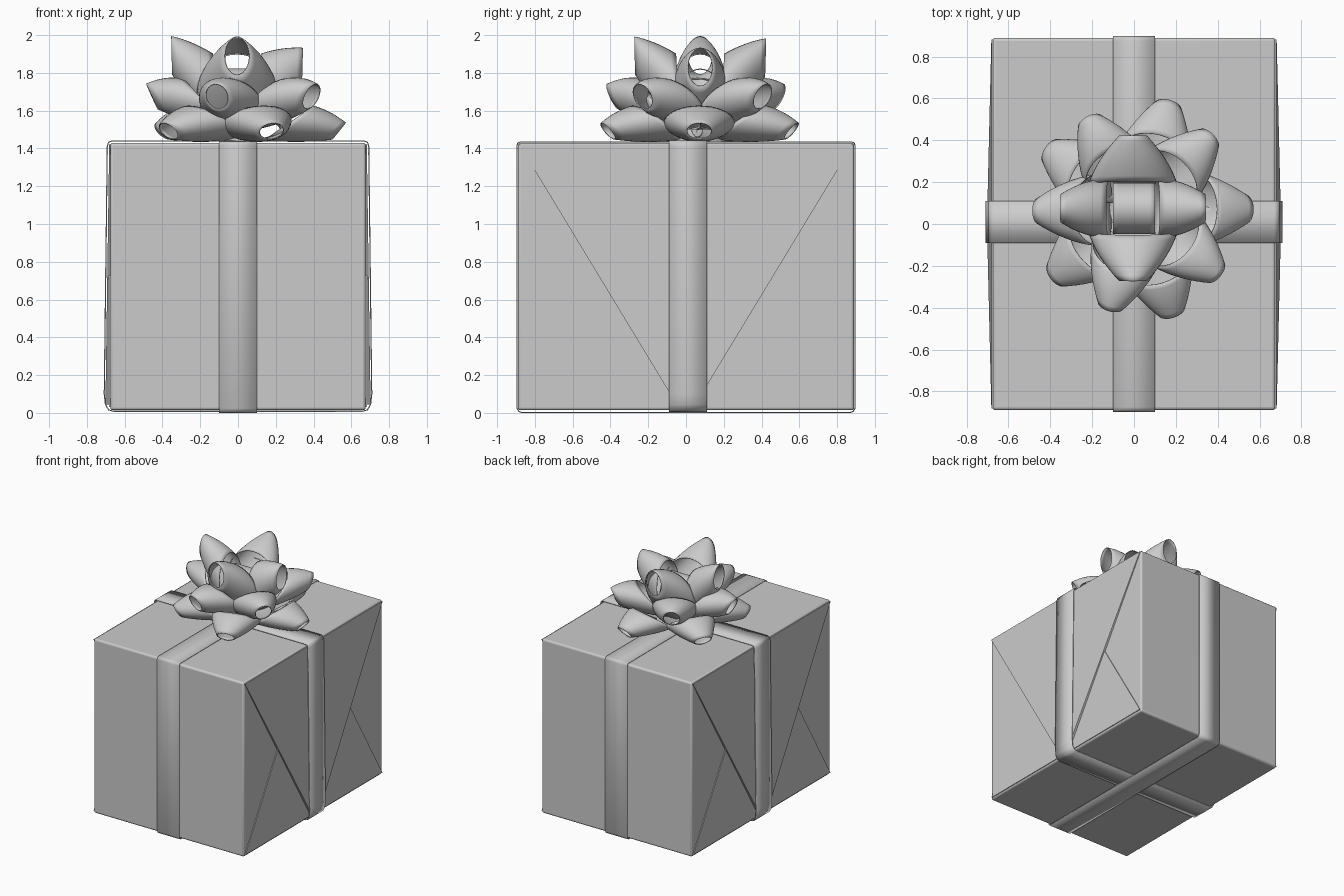
import bpy, bmesh
from math import sin, cos, radians, pi
from mathutils import Vector

if "Cube" in bpy.data.objects:
    bpy.data.objects.remove(bpy.data.objects["Cube"])


def make(name, verts, faces, thick=0.0, angle=40):
    me = bpy.data.meshes.new(name)
    me.from_pydata(verts, [], faces)
    bm = bmesh.new()
    bm.from_mesh(me)
    bmesh.ops.recalc_face_normals(bm, faces=bm.faces)
    bm.to_mesh(me)
    bm.free()
    ob = bpy.data.objects.new(name, me)
    bpy.context.collection.objects.link(ob)
    if thick:
        m = ob.modifiers.new("thickness", 'SOLIDIFY')
        m.thickness, m.offset = thick, 0
    bpy.ops.object.select_all(action='DESELECT')
    ob.select_set(True)
    bpy.context.view_layer.objects.active = ob
    bpy.ops.object.shade_smooth_by_angle(angle=radians(angle))
    return ob


# wrapped box body
bpy.ops.mesh.primitive_cube_add(size=1, location=(0, 0, 0.722))
box = bpy.context.object
box.name = "box"
box.scale = (1.352, 1.78, 1.416)
bpy.ops.object.transform_apply(location=False, rotation=False, scale=True)
bev = box.modifiers.new("bevel", 'BEVEL')
bev.width, bev.segments = 0.015, 3
bpy.ops.object.shade_smooth_by_angle(angle=radians(40))


# folded paper flaps on both ends: (y, z, x outward)
def flap(name, side, pts, inner=0.67):
    n = len(pts)
    verts = [(side * x, y, z) for y, z, x in pts]
    verts += [(side * inner, y, z) for y, z, x in pts]
    faces = [tuple(range(n)), tuple(range(n, 2 * n))]
    faces += [(i, (i + 1) % n, n + (i + 1) % n, n + i) for i in range(n)]
    make(name, verts, faces, angle=20)


for label, s in (("left", -1), ("right", 1)):
    flap("lower_flap_" + label, s,
         [(-0.88, 0.03, 0.682), (0.88, 0.03, 0.682), (0.455, 0.74, 0.682), (-0.455, 0.74, 0.682)])
    flap("upper_flap_" + label, s,
         [(-0.883, 1.42, 0.682), (0.883, 1.42, 0.682), (0.05, 0.045, 0.702), (-0.05, 0.045, 0.702)])


# ribbon straps, closed loops of (horizontal, z)
def strap(name, half, lo, hi, along_x):
    loop = [(-h, z) for h, z in half] + [(h, z) for h, z in reversed(half)]
    n = len(loop)
    verts = [(h, w, z) if along_x else (w, h, z) for h, z in loop for w in (lo, hi)]
    faces = [(2 * i, 2 * i + 1, 2 * ((i + 1) % n) + 1, 2 * ((i + 1) % n)) for i in range(n)]
    make(name, verts, faces, 0.006)


strap("long_strap", [(0.87, 0.003), (0.885, 0.008), (0.895, 0.025), (0.895, 1.415),
                     (0.89, 1.43), (0.875, 1.435)], -0.1, 0.1, False)
strap("cross_strap", [(0.66, 0.009), (0.685, 0.016), (0.702, 0.045), (0.708, 0.1), (0.692, 1.41),
                      (0.686, 1.432), (0.67, 1.439)], -0.09, 0.11, True)


# bow loop: tapered tube from a wide inner rim to a narrow outer rim
# rim = (radius from centre, height, half width, half height, outward tilt)
def bow_loop(name, centre, ang, inner, outer, lift=0.0, bulge=0.018, seg=36, rings=8):
    rad = Vector((cos(radians(ang)), sin(radians(ang)), 0))
    tan = Vector((-rad.y, rad.x, 0))
    c0 = Vector((centre[0], centre[1], 0))
    verts, faces = [], []
    for j in range(rings + 1):
        t = j / rings
        r, z, w, h, tilt = [a + (b - a) * t for a, b in zip(inner, outer)]
        b = bulge * 4 * t * (1 - t)
        up = Vector((0, 0, cos(radians(tilt)))) + rad * sin(radians(tilt))
        for i in range(seg):
            a = 2 * pi * i / seg
            p = c0 + rad * r + Vector((0, 0, z + lift * t))
            verts.append(p + tan * (w + b) * cos(a) + up * (h + b * 0.6) * sin(a))
    for j in range(rings):
        for i in range(seg):
            k = (i + 1) % seg
            faces.append((j * seg + i, j * seg + k, (j + 1) * seg + k, (j + 1) * seg + i))
    make(name, verts, faces, 0.006)


# lower and middle tiers of five loops
for i, a in enumerate((0, 75, 147, 218, 287)):
    bow_loop(f"lower_bow_loop_{i}", (0.03, 0.07), a,
             (0.24, 1.535, 0.185, 0.155, 55), (0.505, 1.492, 0.065, 0.055, 40), bulge=0.012)
for i, a in enumerate((45, 119, 181, 254, 321)):
    bow_loop(f"middle_bow_loop_{i}", (0.02, 0.07), a,
             (0.19, 1.635, 0.17, 0.18, 42), (0.475, 1.675, 0.06, 0.072, 25))

# top tier of four loops
for i, (a, w, lift) in enumerate(((0, 0.14, -0.05), (90, 0.21, 0.0), (180, 0.14, 0.012), (270, 0.21, 0.01))):
    bow_loop(f"top_bow_loop_{i}", (-0.005, 0.075), a,
             (0.115, 1.7, w, 0.2, 4), (0.345, 1.88, 0.065, 0.1, 2), lift)

# centre loop and the base holding the bow
bow_loop("centre_bow_loop", (0, 0.075), 0, (-0.1, 1.67, 0.12, 0.15, 0), (0.1, 1.67, 0.12, 0.15, 0), bulge=0)
bpy.ops.mesh.primitive_cylinder_add(vertices=32, radius=0.16, depth=0.02, location=(0.02, 0.07, 1.448))
bpy.context.object.name = "bow_base"
